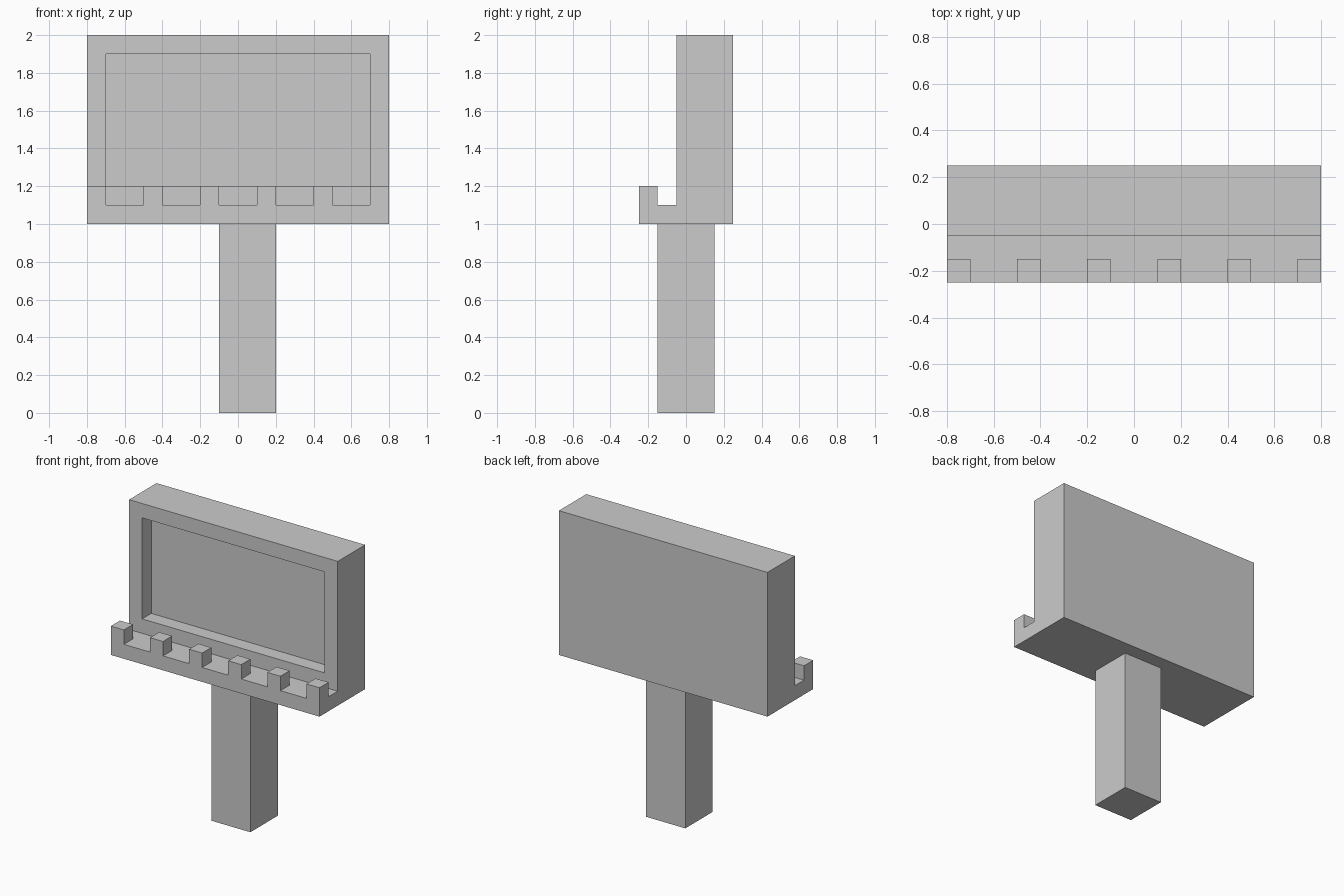
import bpy, bmesh
from mathutils import Vector

if "Cube" in bpy.data.objects:
    bpy.data.objects.remove(bpy.data.objects["Cube"])


def finish(bm, name):
    bmesh.ops.recalc_face_normals(bm, faces=bm.faces[:])
    me = bpy.data.meshes.new(name)
    bm.to_mesh(me)
    bm.free()
    ob = bpy.data.objects.new(name, me)
    bpy.context.collection.objects.link(ob)
    return ob


# Board and ledge: side profile (y, z) extruded along x
profile = [(-.25, 1), (.25, 1), (.25, 2), (-.05, 2), (-.05, 1.1), (-.15, 1.1), (-.25, 1.1)]
bm = bmesh.new()
side = bm.faces.new([bm.verts.new((-.8, y, z)) for y, z in profile])
ext = bmesh.ops.extrude_face_region(bm, geom=[side])["geom"]
bmesh.ops.translate(bm, vec=(1.6, 0, 0), verts=[g for g in ext if isinstance(g, bmesh.types.BMVert)])
bmesh.ops.recalc_face_normals(bm, faces=bm.faces[:])

# Recessed panel in the board front
panel = next(f for f in bm.faces if f.normal.y < -.9 and f.calc_center_median().z > 1.3)
bmesh.ops.inset_region(bm, faces=[panel], thickness=.1, use_even_offset=True)
hollow = bmesh.ops.extrude_face_region(bm, geom=[panel])["geom"]
bmesh.ops.translate(bm, vec=(0, .1, 0), verts=[g for g in hollow if isinstance(g, bmesh.types.BMVert)])
if panel.is_valid:
    bmesh.ops.delete(bm, geom=[panel], context='FACES_ONLY')


# Teeth along the ledge lip: slice the strip, then raise every other piece
def lip_faces():
    return [f for f in bm.faces if all(abs(v.co.z - 1.1) < 1e-4 and v.co.y < -.149 for v in f.verts)]


for x in (.1, .2, .4, .5, .7):
    for s in (-1, 1):
        strip = lip_faces()
        geom = {g for f in strip for g in (f, *f.edges, *f.verts)}
        bmesh.ops.bisect_plane(bm, geom=list(geom), plane_co=(s * x, 0, 0), plane_no=(1, 0, 0))

tooth_x = (.15, .45, .75)
teeth = [f for f in lip_faces()
         if any(abs(abs(f.calc_center_bounds().x) - x) < .01 for x in tooth_x)]
tops = bmesh.ops.extrude_discrete_faces(bm, faces=teeth)["faces"]
bmesh.ops.translate(bm, vec=Vector((0, 0, .1)), verts=list({v for f in tops for v in f.verts}))
finish(bm, "board_with_toothed_ledge")

# Post, set slightly off centre
bm = bmesh.new()
bmesh.ops.create_cube(bm, size=1)
bmesh.ops.scale(bm, vec=(.3, .3, 1), verts=bm.verts[:])
bmesh.ops.translate(bm, vec=(.05, 0, .5), verts=bm.verts[:])
finish(bm, "post")
